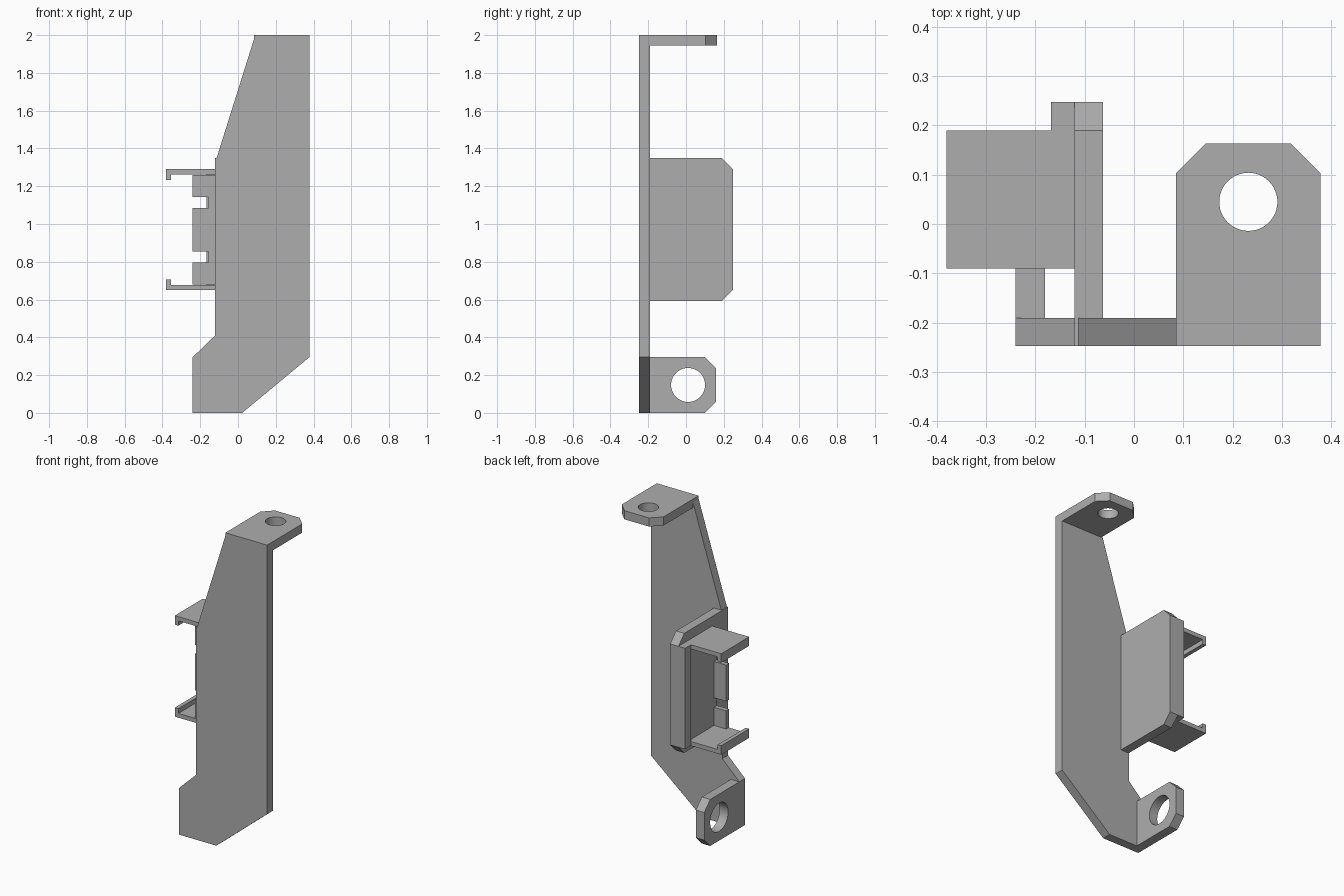
import bpy, bmesh, math
from mathutils import Vector

if "Cube" in bpy.data.objects:
    bpy.data.objects.remove(bpy.data.objects["Cube"], do_unlink=True)

grey = bpy.data.materials.new("bracket grey")
colour = (0.42, 0.42, 0.42, 1)
grey.use_nodes = True
grey.diffuse_color = colour
grey.node_tree.nodes["Principled BSDF"].inputs["Base Color"].default_value = colour

# Ways to place a 2D profile point plus a depth
PLACE = {"x": lambda a, b, d: (d, a, b),
         "y": lambda a, b, d: (a, d, b),
         "z": lambda a, b, d: (a, b, d)}


def prism(name, points, axis, low, high):
    """Extrude a profile along an axis."""
    bm = bmesh.new()
    place = PLACE[axis]
    face = bm.faces.new([bm.verts.new(place(a, b, low)) for a, b in points])
    ext = bmesh.ops.extrude_face_region(bm, geom=[face])
    moved = [v for v in ext["geom"] if isinstance(v, bmesh.types.BMVert)]
    bmesh.ops.translate(bm, verts=moved, vec=Vector(place(0, 0, high - low)))
    bmesh.ops.recalc_face_normals(bm, faces=bm.faces)
    mesh = bpy.data.meshes.new(name)
    bm.to_mesh(mesh)
    bm.free()
    mesh.materials.append(grey)
    obj = bpy.data.objects.new(name, mesh)
    bpy.context.collection.objects.link(obj)
    return obj


def drill(obj, centre, radius, axis, low, high):
    """Cut a round hole through a tab and smooth its wall."""
    n = 48
    circle = [(centre[0] + radius * math.cos(math.tau * i / n),
               centre[1] + radius * math.sin(math.tau * i / n)) for i in range(n)]
    cutter = prism(obj.name + "_hole_cutter", circle, axis, low - 0.1, high + 0.1)
    cutter.hide_render = True
    cutter.hide_set(True)
    cut = obj.modifiers.new("hole", "BOOLEAN")
    cut.operation = "DIFFERENCE"
    cut.solver = "EXACT"
    cut.object = cutter
    bpy.context.view_layer.update()
    graph = bpy.context.evaluated_depsgraph_get()
    mesh = bpy.data.meshes.new_from_object(obj.evaluated_get(graph))
    obj.modifiers.clear()
    obj.data = mesh
    bpy.data.objects.remove(cutter, do_unlink=True)
    bpy.ops.object.select_all(action="DESELECT")
    obj.select_set(True)
    bpy.context.view_layer.objects.active = obj
    bpy.ops.object.shade_smooth_by_angle(angle=math.radians(30))


FRONT, BACK = -0.248, -0.191   # faces of the main plate
C = 0.06                       # corner chamfer

# Main upright plate
prism("main_plate",
      [(-0.24, 0), (0.022, 0), (0.378, 0.295), (0.378, 2), (0.085, 2),
       (0.085, 1.98), (-0.113, 1.35), (-0.121, 1.35), (-0.121, 0.41), (-0.24, 0.295)],
      "y", FRONT, BACK)

# Top mounting tab
top = prism("top_tab",
            [(0.085, BACK), (0.378, BACK), (0.378, 0.103), (0.378 - C, 0.163),
             (0.085 + C, 0.163), (0.085, 0.103)], "z", 1.945, 2)
drill(top, (0.232, 0.045), 0.059, "z", 1.945, 2)

# Bottom mounting tab
low = prism("bottom_tab",
            [(BACK, 0), (0.1, 0), (0.16, C), (0.16, 0.295 - C),
             (0.1, 0.295), (BACK, 0.295)], "x", -0.24, -0.181)
drill(low, (0.011, 0.148), 0.09, "x", -0.24, -0.181)

# Side plate that carries the clip holder
prism("side_plate",
      [(BACK, 0.592), (0.19, 0.592), (0.248, 0.65), (0.248, 1.29),
       (0.19, 1.35), (BACK, 1.35)], "x", -0.121, -0.063)


def box(name, x, y, z):
    return prism(name, [(x[0], z[0]), (x[1], z[0]), (x[1], z[1]), (x[0], z[1])],
                 "y", y[0], y[1])


# Holder floor and rear stop rim
box("holder_floor", (-0.155, -0.121), (-0.06, 0.19), (0.68, 1.26))
box("rear_rim", (-0.168, -0.121), (0.19, 0.248), (0.65, 1.29))

# Front wall with two notches
prism("holder_front_wall",
      [(-0.121, 0.68), (-0.121, 1.26), (-0.24, 1.26), (-0.24, 1.142), (-0.155, 1.142),
       (-0.155, 1.085), (-0.24, 1.085), (-0.24, 0.855), (-0.155, 0.855),
       (-0.155, 0.795), (-0.24, 0.795), (-0.24, 0.68)], "y", -0.09, -0.06)

# Hooked clip arms, mirrored about the holder centre
for name, side in (("upper", 1), ("lower", -1)):
    profile = [(-0.121, 0.32), (-0.38, 0.32), (-0.38, 0.263), (-0.355, 0.263),
               (-0.355, 0.293), (-0.121, 0.293)]
    prism(name + "_clip_arm", [(x, 0.97 + side * z) for x, z in profile],
          "y", -0.09, 0.19)
